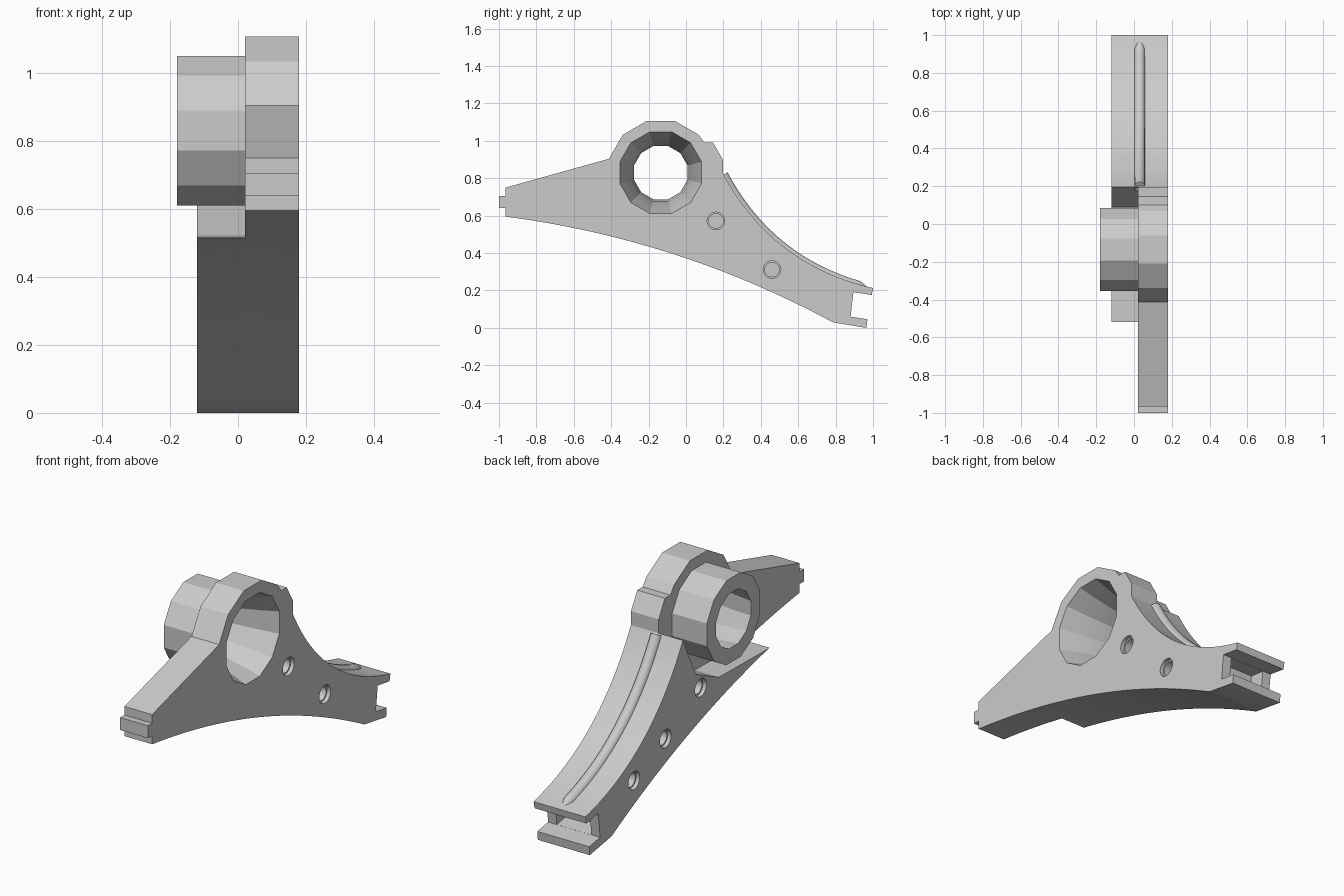
import bpy, bmesh, math
from mathutils import Vector, Matrix

cube = bpy.data.objects.get("Cube")
if cube:
    bpy.data.objects.remove(cube, do_unlink=True)

metal = bpy.data.materials.new("light grey metal")
metal.use_nodes = True
grey = (0.6, 0.6, 0.6, 1)
metal.diffuse_color = grey
metal.node_tree.nodes["Principled BSDF"].inputs["Base Color"].default_value = grey

CENTRE = (-0.135, 0.83)     # barrel axis in y, z


def make(name, bm):
    bmesh.ops.recalc_face_normals(bm, faces=bm.faces)
    mesh = bpy.data.meshes.new(name)
    bm.to_mesh(mesh)
    bm.free()
    mesh.materials.append(metal)
    ob = bpy.data.objects.new(name, mesh)
    bpy.context.collection.objects.link(ob)
    return ob


def prism(name, outline, x0, x1):
    """Side outline (y, z) extruded across x."""
    bm = bmesh.new()
    face = bm.faces.new([bm.verts.new((x0, y, z)) for y, z in outline])
    ext = bmesh.ops.extrude_face_region(bm, geom=[face])
    moved = [v for v in ext["geom"] if isinstance(v, bmesh.types.BMVert)]
    bmesh.ops.translate(bm, verts=moved, vec=(x1 - x0, 0, 0))
    return make(name, bm)


def ring(r, sides=12):
    step = math.tau / sides
    return [(CENTRE[0] + r * math.cos((i + .5) * step),
             CENTRE[1] + r * math.sin((i + .5) * step)) for i in range(sides)]


def turned(name, sections):
    """Solid through (x, radius) rings around the barrel axis."""
    bm = bmesh.new()
    loops = [[bm.verts.new((x, y, z)) for y, z in ring(r)] for x, r in sections]
    for a, b in zip(loops, loops[1:]):
        for i in range(len(a)):
            j = (i + 1) % len(a)
            bm.faces.new((a[i], a[j], b[j], b[i]))
    bm.faces.new(loops[0])
    bm.faces.new(loops[-1])
    return make(name, bm)


def drill(y, z, r, x0, x1):
    bm = bmesh.new()
    turn = Matrix.Translation(((x0 + x1) / 2, y, z)) @ Matrix.Rotation(math.pi / 2, 4, 'Y')
    bmesh.ops.create_cone(bm, cap_ends=True, segments=24, radius1=r, radius2=r,
                          depth=abs(x1 - x0), matrix=turn)
    return make("drill", bm)


def combine(target, tool, operation):
    mod = target.modifiers.new("join", 'BOOLEAN')
    mod.operation, mod.solver, mod.object = operation, 'EXACT', tool
    bpy.context.view_layer.objects.active = target
    bpy.ops.object.modifier_apply(modifier=mod.name)
    bpy.data.objects.remove(tool, do_unlink=True)


def arc(p, q, sag, n):
    p, q = Vector(p), Vector(q)
    d = (q - p).normalized()
    side = Vector((-d.y, d.x))
    return [tuple(p.lerp(q, i / n) + side * sag * 4 * (i / n) * (1 - i / n))
            for i in range(n + 1)]


# Shared curves and the forked rear end
saddle = arc((.197, .828), (1, .213), -.115, 28)
belly = arc((.785, .03), (-.965, .595), -.085, 32)
fork = [(.993, .176), (.895, .191), (.88, .06), (.97, .046), (.965, 0)]

# Main plate with nose nub, twelve-sided boss and small shoulder
nose = [(-.965, .64), (-1, .64), (-1, .705), (-.965, .705), (-.965, .75)]
boss = sorted([p for p in ring(.287) if p[1] > .85 and p[0] < .1])
shoulder = [(.1, .99), (.145, .99), (.197, .9)]
body = prism("lever_body", saddle + fork + belly + nose + boss + shoulder, .02, .18)

# Thicker side with a ledge beneath the barrel
ledge_belly = [p for p in belly if p[0] > -.51] + [(-.52, .515)]
ledge = prism("ledge", saddle + fork + ledge_belly + [(-.1, .522), (.09, .61)], -.12, .02)
combine(body, ledge, 'UNION')

# Barrel and its flared bore
combine(body, turned("barrel", [(-.18, .228), (.05, .228)]), 'UNION')
bore = [(-.2, .148), (-.18, .148), (-.08, .158), (.02, .178), (.1, .2), (.18, .226), (.2, .226)]
combine(body, turned("bore", bore), 'DIFFERENCE')

# Blind pin holes with stepped rims on both sides
for y, z in ((.16, .572), (.46, .312)):
    combine(body, drill(y, z, .047, .16, .2), 'DIFFERENCE')
    combine(body, drill(y, z, .039, .06, .2), 'DIFFERENCE')
for y, z in ((.05, .525), (.34, .37), (.6, .25)):
    combine(body, drill(y, z, .047, -.14, -.1), 'DIFFERENCE')
    combine(body, drill(y, z, .039, -.14, -.03), 'DIFFERENCE')

# Deeper pocket in the middle of the fork
pocket = prism("pocket", [(.92, .187), (.81, .2), (.79, .075), (.92, .054)], -.07, .13)
combine(body, pocket, 'DIFFERENCE')

# Rounded bead along the saddle, tapering to a point at the end
curve = bpy.data.curves.new("saddle_bead", 'CURVE')
curve.dimensions = '3D'
curve.bevel_depth = .03
curve.bevel_resolution = 3
curve.use_fill_caps = True
path = [p for p in saddle if p[0] < .96] + [(.98, .212)]
spline = curve.splines.new('POLY')
spline.points.add(len(path) - 1)
for i, (pt, (y, z)) in enumerate(zip(spline.points, path)):
    pt.co = (.03, y, z - .01, 1)
    pt.radius = .2 if i == len(path) - 1 else 1
curve.materials.append(metal)
bead = bpy.data.objects.new("saddle_bead", curve)
bpy.context.collection.objects.link(bead)

# Soft shading on the fine curves, crisp facets elsewhere
bpy.ops.object.select_all(action='DESELECT')
body.select_set(True)
bpy.context.view_layer.objects.active = body
bpy.ops.object.shade_smooth_by_angle(angle=math.radians(20))
